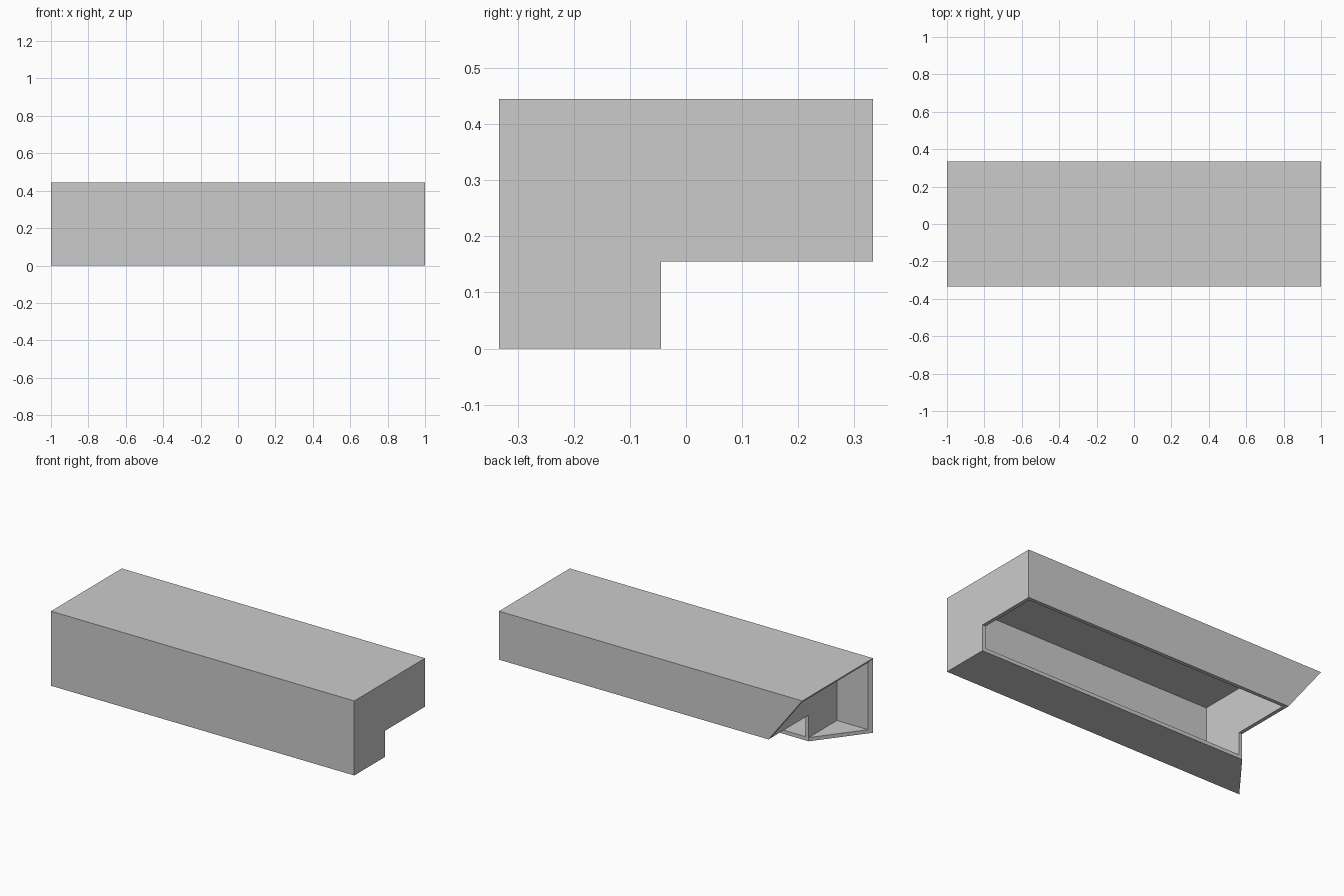
import bpy
import bmesh

cube = bpy.data.objects.get("Cube")
if cube:
    bpy.data.objects.remove(cube, do_unlink=True)

U = 2 / 90                      # one wall thickness
LENGTH, DEPTH, HEIGHT = 90, 30, 20
STEP_Y, STEP_Z = 13, 7          # inner corner of the L section
MITRE = 10                      # run of the mitre at the inner edges

grey = bpy.data.materials.new("plain_grey")
grey.use_nodes = True
grey.diffuse_color = (0.6, 0.6, 0.6, 1)
grey.node_tree.nodes["Principled BSDF"].inputs["Base Color"].default_value = (0.6, 0.6, 0.6, 1)


def make_object(name, faces):
    """Build a mesh from faces given as lists of (x, y, z) in wall units."""
    bm = bmesh.new()
    for pts in faces:
        bm.faces.new([bm.verts.new(((x - LENGTH / 2) * U, (y - DEPTH / 2) * U, z * U))
                      for x, y, z in pts])
    bmesh.ops.remove_doubles(bm, verts=bm.verts, dist=1e-5)
    bmesh.ops.recalc_face_normals(bm, faces=bm.faces)
    mesh = bpy.data.meshes.new(name)
    bm.to_mesh(mesh)
    bm.free()
    mesh.materials.append(grey)
    obj = bpy.data.objects.new(name, mesh)
    bpy.context.collection.objects.link(obj)
    return obj


def at(x, p):
    return (x, p[0], p[1])


def mitred(p):
    """Point on the mitred end, cut back from the front and top faces."""
    return at(min(p[0], HEIGHT - p[1]) * MITRE / STEP_Y, p)


# Section from the bottom lip, round the front and top, to the back lip
outer = [(STEP_Y, 0), (0, 0), (0, HEIGHT), (DEPTH, HEIGHT), (DEPTH, STEP_Z)]
inner = [(STEP_Y, 1), (1, 1), (1, HEIGHT - 1), (DEPTH - 1, HEIGHT - 1), (DEPTH - 1, STEP_Z)]
step = (STEP_Y, STEP_Z)
END, CAP = LENGTH, LENGTH - 1

# Hollow shell: four walls, mitred rim and closed square end
shell = []
for i in range(4):
    a, b, c, d = outer[i], outer[i + 1], inner[i + 1], inner[i]
    shell.append([mitred(a), mitred(b), at(END, b), at(END, a)])
    shell.append([mitred(d), mitred(c), at(CAP, c), at(CAP, d)])
    shell.append([mitred(p) for p in (a, b, c, d)])
for i in (0, 4):                # lips along the open step
    shell.append([mitred(outer[i]), at(END, outer[i]), at(END, step),
                  at(CAP, step), at(CAP, inner[i]), mitred(inner[i])])
shell.append([at(END, p) for p in outer + [step]])
shell.append([at(CAP, p) for p in inner + [step]])
make_object("hollow_shell", shell)

# Upright partition inside the mitred end
section = inner + [step]
x0, x1 = MITRE, MITRE + 1
partition = [[at(x, p) for p in section] for x in (x0, x1)]
for p, q in zip(section, section[1:] + section[:1]):
    partition.append([at(x0, p), at(x0, q), at(x1, q), at(x1, p)])
make_object("partition", partition)
